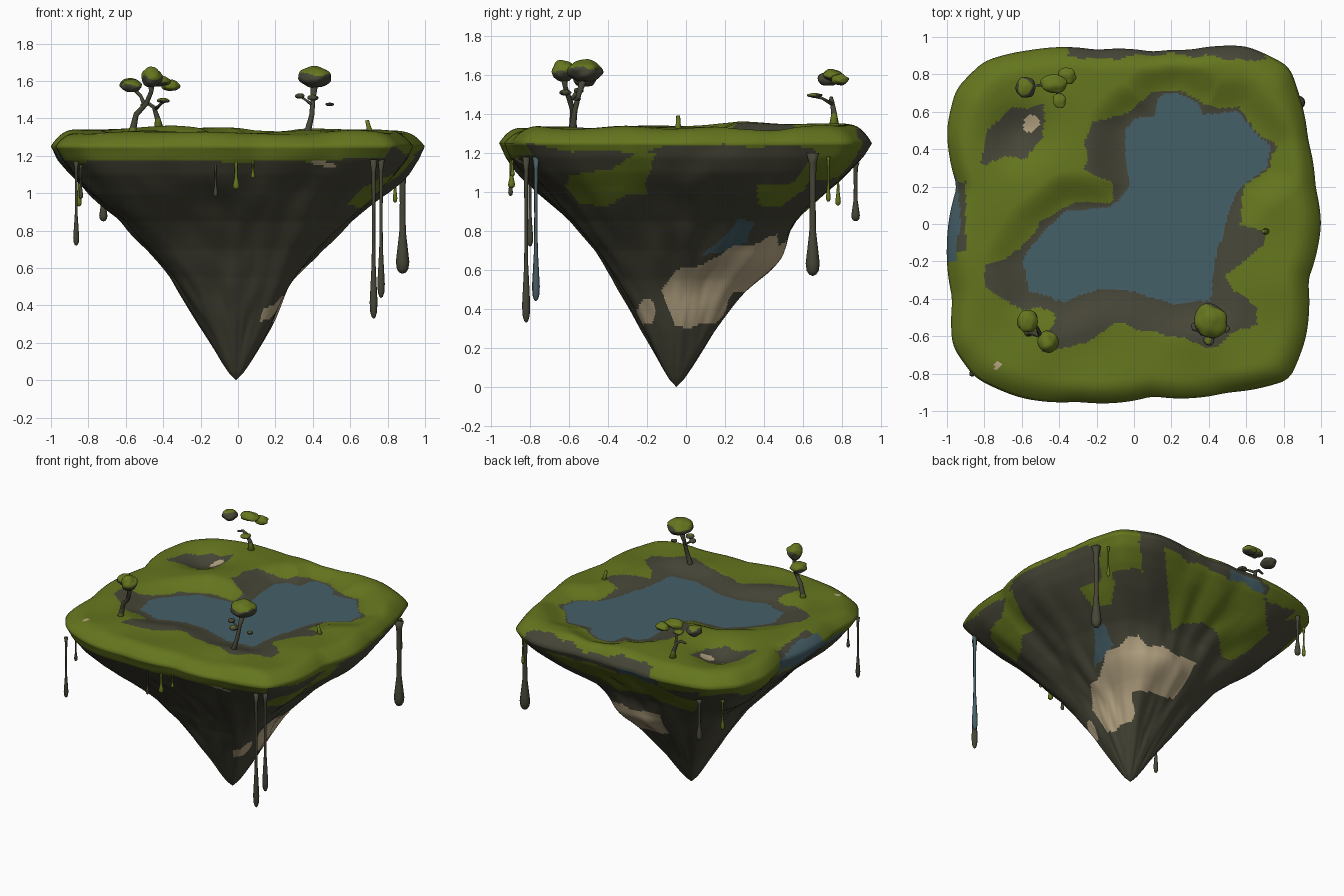
import bpy, bmesh, math
from mathutils import Vector, noise

if "Cube" in bpy.data.objects:
    bpy.data.objects.remove(bpy.data.objects["Cube"])

# Colours
def mat(name, c):
    m = bpy.data.materials.new(name)
    m.diffuse_color = (*c, 1)
    m.use_nodes = True
    m.node_tree.nodes["Principled BSDF"].inputs["Base Color"].default_value = m.diffuse_color
    return m
MATS = [mat("grass_green", (0.128, 0.18, 0.013)), mat("earth_brown", (0.063, 0.061, 0.039)),
        mat("water_blue", (0.06, 0.116, 0.138)), mat("sand_tan", (0.48, 0.385, 0.235))]
GREEN, BROWN, BLUE, TAN = range(4)

def nz(p, f, seed=0):
    return noise.noise(Vector((p[0] * f + seed, p[1] * f - seed, p[2] * f + 3.7)))

def finish(bm, name, rule):
    bmesh.ops.recalc_face_normals(bm, faces=bm.faces)
    for f in bm.faces:
        f.smooth = True
        f.material_index = rule(f.calc_center_median(), f.normal)
    me = bpy.data.meshes.new(name)
    bm.to_mesh(me)
    bm.free()
    ob = bpy.data.objects.new(name, me)
    for m in MATS:
        me.materials.append(m)
    bpy.context.collection.objects.link(ob)

def inside(x, y, poly):
    hit = False
    for (ax, ay), (bx, by) in zip(poly, poly[1:] + poly[:1]):
        if (ay > y) != (by > y) and x < (bx - ax) * (y - ay) / (by - ay) + ax:
            hit = not hit
    return hit

def distance(x, y, poly):
    best = 9
    for (ax, ay), (bx, by) in zip(poly, poly[1:] + poly[:1]):
        dx, dy = bx - ax, by - ay
        t = max(0, min(1, ((x - ax) * dx + (y - ay) * dy) / (dx * dx + dy * dy)))
        best = min(best, math.hypot(x - ax - t * dx, y - ay - t * dy))
    return best

def lerp_table(v, tab):
    for (a, fa), (b, fb) in zip(tab, tab[1:]):
        if a <= v <= b:
            return fa + (fb - fa) * (v - a) / (b - a)
    return tab[-1][1]

# Plan outline of the island, pond edge and bare-earth shore
RIM = [(1, 0), (.97, .2), (.93, .45), (.88, .7), (.83, .84), (.6, .95), (.3, .93), (.1, .92), (-.2, .93),
       (-.55, .93), (-.8, .87), (-.95, .72), (-1, .5), (-.945, .2), (-1, -.1), (-.97, -.4), (-.97, -.65),
       (-.85, -.82), (-.6, -.93), (-.3, -.95), (.1, -.92), (.5, -.9), (.83, -.83), (.92, -.6), (.93, -.3)]
POND = [(-.05, .5), (0, .56), (.1, .57), (.14, .68), (.22, .7), (.34, .64), (.36, .58), (.55, .6), (.73, .42),
        (.72, .3), (.58, .2), (.5, .05), (.46, -.1), (.42, -.3), (.4, -.42), (.2, -.43), (0, -.36), (-.2, -.35),
        (-.38, -.42), (-.55, -.36), (-.6, -.2), (-.5, -.05), (-.35, .08), (-.12, .08), (-.03, .2), (-.05, .35)]
SHORE = [(-.27, .45), (-.2, .55), (0, .6), (.1, .68), (.24, .71), (.38, .62), (.55, .61), (.75, .43), (.74, .3),
         (.6, .2), (.56, 0), (.7, -.05), (.68, -.13), (.5, -.25), (.52, -.35), (.65, -.45), (.65, -.52), (.4, -.66),
         (.1, -.58), (-.1, -.53), (-.25, -.62), (-.5, -.68), (-.42, -.5), (-.6, -.45), (-.8, -.35), (-.8, -.2),
         (-.6, -.13), (-.5, .02), (-.3, .12), (-.12, .1), (-.12, .22), (-.27, .3)]
BARE = [(-.8, .5), (-.65, .62), (-.5, .64), (-.48, .45), (-.58, .35), (-.8, .33)]
# Side patches drawn in (y, z)
SAND = [(-.12, .5), (-.05, .6), (.15, .67), (.3, .73), (.48, .79), (.46, .6), (.25, .5), (.15, .33), (0, .28), (-.08, .3)]
SEEP = [(.08, .68), (.2, .79), (.26, .86), (.34, .85), (.32, .74), (.2, .69)]
MOSS = [[(-.64, 1.0), (-.6, 1.08), (-.4, 1.12), (-.25, 1.22), (-.15, 1.2), (-.2, 1.09), (-.22, .98), (-.55, .93)],
        [(.36, .95), (.37, 1.03), (.65, 1.08), (.62, .99), (.5, .94)]]
PROFILE = [(0, 0), (.04, .04), (.1, .08), (.25, .17), (.4, .265), (.55, .36), (.7, .475), (.85, .615),
           (1, .795), (1.05, .85), (1.1, .9), (1.18, .965), (1.25, 1)]

polar = sorted((math.atan2(y, x) % math.tau, math.hypot(x, y)) for x, y in RIM)
polar = [(polar[-1][0] - math.tau, polar[-1][1])] + polar + [(polar[0][0] + math.tau, polar[0][1])]
def rim(a):
    return sum(lerp_table((a + d) % math.tau, polar) for d in (-.03, 0, .03)) / 3

def ground(x, y, t):
    z = 1.29
    if not inside(x, y, POND):
        s = min(1, distance(x, y, POND) / .2)
        hill = .03 * math.exp(-((x + .4) ** 2 + (y - .3) ** 2) / .15)
        z += s * s * (3 - 2 * s) * (.045 + hill + .01 * y + .02 * nz((x, y, 0), 3))
        z -= .085 * math.exp(-((x + .62) ** 2 + (y - .5) ** 2) / .025)      # bare hollow
    e = max(0, (t - .86) / .14) ** 2.5
    return z * (1 - e) + 1.25 * e

def island_colour(p, n):
    j = .035 * nz(p, 7)
    k = .035 * nz(p, 7, 9)
    x, y, z = p.x + j, p.y + k, p.z + j
    if p.x < -.88 and -.48 < y < .27 and z > 1.15:  # wet left rim
        if z < 1.25 - .08 * max(0, -y) or (y > -.18 and p.x < -.95 + .1 * max(0, .22 - abs(y - .05))):
            return BLUE
        if p.x < -.9 and -.15 < y < .22:
            return BROWN
    if n.z > .3:                                    # top of the island
        if inside(p.x + j * .5, p.y + k * .5, POND):
            return BLUE
        if math.hypot(x + .56, (y - .54) * .7) < .035 or math.hypot(x + .73, y + .76) < .018:
            return TAN
        if y > .89 and -.35 < x < .7:
            return BROWN
        return BROWN if inside(x, y, SHORE) or inside(x, y, BARE) else GREEN
    ang = math.degrees(math.atan2(p.y, p.x))
    across = p.y - p.x
    if p.x > 0 and -62 < ang < 62:                  # right flank
        if p.x > .06 and (inside(y, z, SAND) or math.hypot(y + .21, (z - .38) * .65) < .048):
            return TAN
        if inside(y, z, SEEP):
            return BLUE
        if ang > -43 and any(inside(y, z, m) for m in MOSS):
            return GREEN
    if 48 < ang < 105 and .5 < z < .73:             # sand wraps to the back
        return TAN
    if p.y < -.8 and .39 < x < .53 and 1.14 < z < 1.175:
        return TAN
    if p.y > .85 and -.36 < x < -.08 and 1.2 < z < 1.245:
        return BLUE
    wobble = .09
    if ang < -45:
        line, wobble = 1.175, .025
    elif ang <= 33:
        line, wobble = 1.225, .05
    elif ang < 130:                                 # back corner and hanging moss
        if across > .1 and z > 1.2 and -.4 < x < .7:
            return BROWN
        if abs(across) < .2:
            line = 1.02
        else:
            line = .9 if .42 < across < 1.3 else 1.2
    else:
        line = 1.15
    return GREEN if z - j + wobble * nz(p, 4, 5) > line else BROWN

# Island: one skin from pond centre over the rim to the bottom tip
SEG, TOP, LOW = 400, 76, 100
bm = bmesh.new()
rings = []
for i in range(1, TOP + LOW):
    ring = []
    for s in range(SEG):
        a = math.tau * s / SEG
        r = rim(a)
        c, d = math.cos(a), math.sin(a)
        if i <= TOP:
            t = i / TOP
            x, y = c * r * t, d * r * t
            z = ground(x, y, t)
        else:
            z = 1.25 * (1 - (i - TOP) / LOW)
            u = 1 - z / 1.25
            f = lerp_table(z, PROFILE)
            r = r * (1 - .5 * u) + .98 * .5 * u
            w = min(1, u * 5)
            f *= 1 + w * (.09 * nz((c, d, z * .8), 2.2) + .04 * nz((c, d, z), 5, 4))
            f += .09 * math.exp(-((a - 1.4) / .55) ** 2 - ((z - .64) / .13) ** 2)     # sandy bulge
            ar = (a + math.pi) % math.tau - math.pi
            f -= .04 * math.exp(-(ar / .6) ** 2 - ((z - .52) / .12) ** 2)
            x, y = c * r * f - .01 * u, d * r * f - .05 * u
        ring.append(bm.verts.new((x, y, z)))
    rings.append(ring)
for A, B in zip(rings, rings[1:]):
    for s in range(SEG):
        q = (s + 1) % SEG
        bm.faces.new((A[s], A[q], B[q], B[s]))
for ring, tip in ((rings[0], (0, 0, 1.29)), (rings[-1], (-.01, -.05, 0))):
    v = bm.verts.new(tip)
    for s in range(SEG):
        bm.faces.new((v, ring[s], ring[(s + 1) % SEG]))
finish(bm, "floating_island", island_colour)

# Tapered tube through (x, y, z, radius) points
def tube(name, pts, rule, sides=12):
    bm = bmesh.new()
    prev = None
    for i, p in enumerate(pts):
        d = (Vector(pts[min(i + 1, len(pts) - 1)][:3]) - Vector(pts[max(i - 1, 0)][:3])).normalized()
        q = d.to_track_quat('Z', 'Y')
        ring = [bm.verts.new(Vector(p[:3]) + q @ Vector((p[3] * math.cos(math.tau * k / sides),
                p[3] * math.sin(math.tau * k / sides), 0))) for k in range(sides)]
        if prev:
            for k in range(sides):
                bm.faces.new((prev[k], prev[(k + 1) % sides], ring[(k + 1) % sides], ring[k]))
        else:
            bm.faces.new(ring)
        prev = ring
    bm.faces.new(prev)
    finish(bm, name, rule)

# Hanging roots: thin strand ending in a drop
def root(x, y, top, bottom, r, col):
    L = top - bottom
    shape = [(0, .9), (.08, .55), (.2, .48), (.4, .42), (.55, .45), (.65, .5), (.8, .8), (.9, 1), (.96, .85), (.99, .5), (1, .1)]
    tube("hanging_root", [(x, y, top - L * h, r * w) for h, w in shape],
         lambda p, n: col if col != BLUE else (BLUE if n.x + n.y > 0 else BROWN))
for args in [(-.865, -.8, 1.17, .72, .016, BROWN), (.725, -.82, 1.18, .33, .021, BROWN),
             (.765, -.77, 1.18, .44, .02, BLUE), (.88, .65, 1.2, .57, .036, BROWN),
             (-.72, .87, 1.15, .85, .022, BROWN), (-.85, .78, 1.15, .93, .014, GREEN),
             (-.12, -.9, 1.17, .98, .012, BROWN), (-.01, -.895, 1.2, 1.02, .018, GREEN),
             (.08, -.89, 1.19, 1.08, .012, GREEN), (-.84, -.72, 1.15, .97, .012, BROWN),
             (.84, .73, 1.18, .95, .012, GREEN)]:
    root(*args)

# Trees: bent trunks and lumpy crowns
def crown(x, y, z, rx, ry, rz, split):
    bm = bmesh.new()
    bmesh.ops.create_icosphere(bm, subdivisions=4, radius=1)
    for v in bm.verts:
        k = 1 + .18 * nz(v.co, 1.4, x * 9)
        v.co = (x + v.co.x * rx * k, y + v.co.y * ry * k, z + v.co.z * rz * k)
    finish(bm, "tree_crown", lambda p, n: GREEN if (p.z - z) / rz + .6 * nz(p, 15) > split else BROWN)

brown = lambda p, n: BROWN
foot = lambda p, n: GREEN if p.z < 1.37 else BROWN
tube("right_tree_trunk", [(.36, -.58, 1.29, .03), (.375, -.58, 1.34, .018), (.395, -.57, 1.42, .014),
     (.4, -.55, 1.5, .013), (.41, -.52, 1.6, .022)], brown)
tube("right_tree_branch", [(.4, -.56, 1.47, .01), (.36, -.55, 1.5, .006), (.33, -.55, 1.52, .006)], brown)
tube("left_tree_trunk", [(-.57, -.58, 1.29, .03), (-.56, -.58, 1.35, .018), (-.545, -.58, 1.42, .015),
     (-.49, -.6, 1.48, .013), (-.465, -.62, 1.54, .012), (-.46, -.63, 1.61, .02)], foot)
tube("left_tree_branch", [(-.5, -.595, 1.47, .012), (-.52, -.55, 1.52, .009), (-.57, -.52, 1.57, .01)], brown)
tube("back_tree_trunk", [(-.42, .76, 1.32, .03), (-.43, .76, 1.4, .015), (-.45, .75, 1.46, .011),
     (-.48, .745, 1.48, .01), (-.52, .74, 1.47, .006)], foot)
tube("back_tree_branch", [(-.44, .75, 1.45, .01), (-.41, .7, 1.48, .007), (-.4, .67, 1.49, .01)], brown)
for c in [(.41, -.52, 1.62, .09, .09, .055, .25), (.33, -.55, 1.52, .025, .025, .014, .9),
          (.4, -.62, 1.51, .03, .03, .015, .9), (.49, -.56, 1.475, .022, .02, .009, .9),
          (-.46, -.63, 1.62, .055, .058, .055, 0), (-.57, -.52, 1.575, .055, .06, .035, 0),
          (-.58, .73, 1.58, .052, .055, .035, .7), (-.43, .75, 1.6, .07, .05, .03, -.4),
          (-.36, .79, 1.575, .05, .045, .03, -.4), (-.4, .66, 1.495, .035, .04, .013, .2)]:
    crown(*c)

# Small sprout on the right bank
tube("sprout", [(.71, -.04, 1.3, .025), (.7, -.04, 1.35, .012), (.69, -.04, 1.39, .01)], lambda p, n: GREEN)
